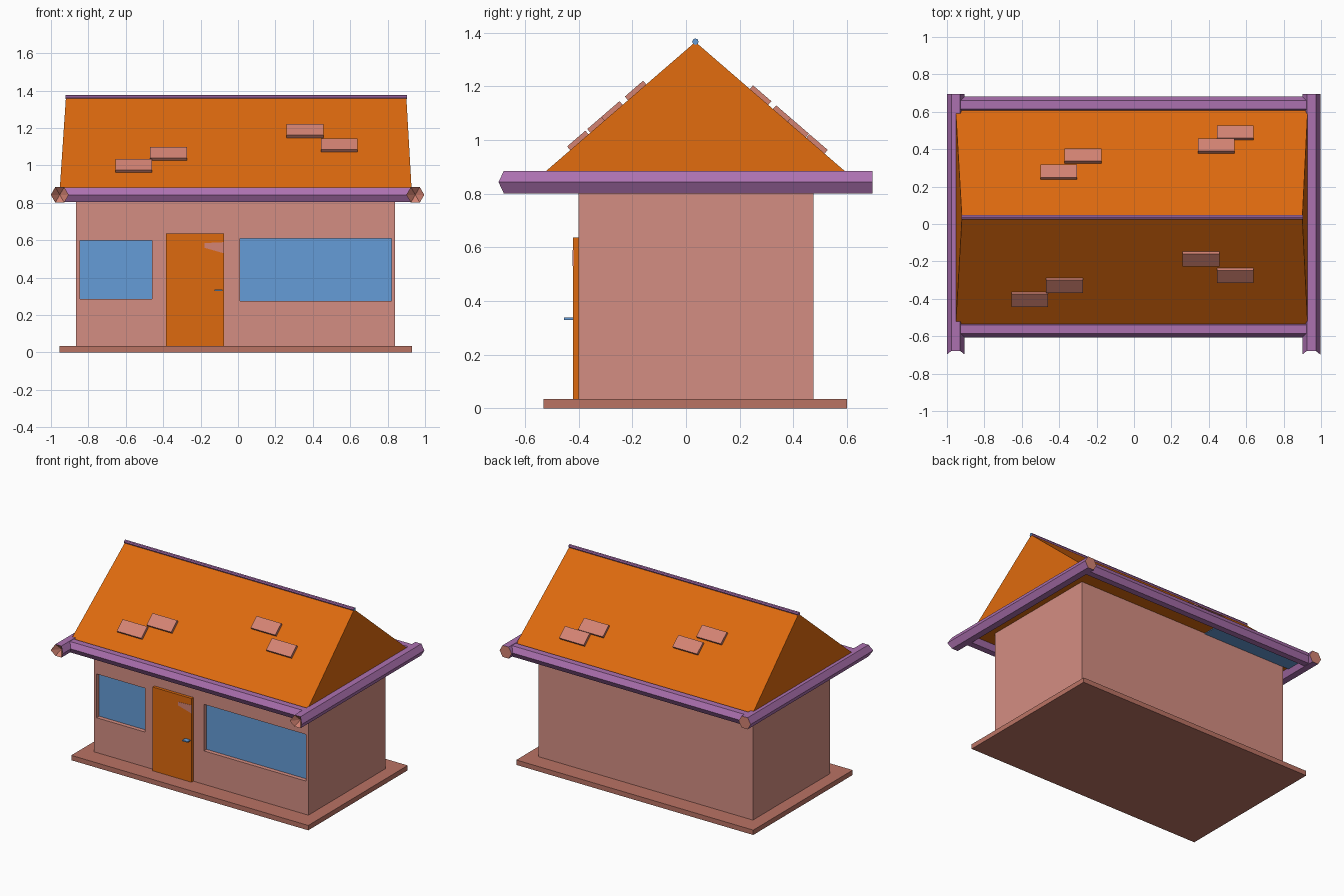
import bpy, bmesh, math
from mathutils import Vector, Matrix

if "Cube" in bpy.data.objects:
    bpy.data.objects.remove(bpy.data.objects["Cube"])


def material(name, r, g, b):
    m = bpy.data.materials.new(name)
    m.diffuse_color = [(c / 255 / 12.92 if c < 10 else ((c / 255 + 0.055) / 1.055) ** 2.4)
                       for c in (r, g, b)] + [1.0]
    m.use_nodes = True
    m.node_tree.nodes["Principled BSDF"].inputs["Base Color"].default_value = m.diffuse_color
    return m


WALL = material("wall pink", 212, 141, 130)
ORANGE = material("roof orange", 222, 106, 14)
PURPLE = material("gutter purple", 172, 113, 176)
BLUE = material("window blue", 101, 156, 215)
TILE = material("tile pink", 211, 131, 115)
BASE = material("base clay", 186, 115, 100)


def finish(name, bm, *mats):
    bmesh.ops.recalc_face_normals(bm, faces=bm.faces)
    me = bpy.data.meshes.new(name)
    bm.to_mesh(me)
    bm.free()
    for m in mats:
        me.materials.append(m)
    ob = bpy.data.objects.new(name, me)
    bpy.context.collection.objects.link(ob)
    return ob


def box_mesh(x, y, z):
    bm = bmesh.new()
    size = Matrix.Diagonal((x[1] - x[0], y[1] - y[0], z[1] - z[0], 1))
    mid = Vector((sum(x) / 2, sum(y) / 2, sum(z) / 2))
    bmesh.ops.create_cube(bm, size=1, matrix=Matrix.Translation(mid) @ size)
    return bm


def box(name, x, y, z, mat):
    return finish(name, box_mesh(x, y, z), mat)


# Base slab
box("base_slab", (-0.955, 0.93), (-0.53, 0.60), (0, 0.035), BASE)

# Walls with recessed windows cut into the front face
windows = [((-0.845, -0.46), (0.285, 0.60)), ((0.01, 0.82), (0.275, 0.61))]
bm = box_mesh((-0.865, 0.84), (-0.40, 0.475), (0.035, 0.842))
for wx, wz in windows:
    for axis, values in ((0, wx), (2, wz)):
        for v in values:
            co, no = Vector(), Vector()
            co[axis], no[axis] = v, 1
            front = [f for f in bm.faces if f.normal.y < -0.9]
            geom = front + list({e for f in front for e in f.edges}) \
                + list({p for f in front for p in f.verts})
            bmesh.ops.bisect_plane(bm, geom=geom, plane_co=co, plane_no=no, dist=1e-5)
            bm.normal_update()
for wx, wz in windows:
    panes = []
    for f in bm.faces:
        c = f.calc_center_median()
        if f.normal.y < -0.9 and wx[0] < c.x < wx[1] and wz[0] < c.z < wz[1]:
            panes.append(f)
    new = bmesh.ops.extrude_face_region(bm, geom=panes)["geom"]
    bmesh.ops.translate(bm, vec=(0, 0.03, 0),
                        verts=[g for g in new if isinstance(g, bmesh.types.BMVert)])
    old = [f for f in panes if f.is_valid]
    if old:
        bmesh.ops.delete(bm, geom=old, context='FACES_ONLY')
    for f in new:
        if isinstance(f, bmesh.types.BMFace):
            f.material_index = 1
    bm.normal_update()
finish("walls", bm, WALL, BLUE)

# Door, its worn patch and handle
box("door", (-0.385, -0.075), (-0.421, -0.399), (0.035, 0.637), ORANGE)
box("door_handle", (-0.125, -0.083), (-0.455, -0.42), (0.33, 0.338), BLUE)
bm = bmesh.new()
bm.faces.new([bm.verts.new(p) for p in ((-0.18, -0.4225, 0.56), (-0.074, -0.4225, 0.53),
                                        (-0.074, -0.4225, 0.59), (-0.18, -0.4225, 0.585))])
edge = bmesh.ops.extrude_face_region(bm, geom=bm.faces[:])["geom"]
bmesh.ops.translate(bm, vec=(0, 0.005, 0),
                    verts=[g for g in edge if isinstance(g, bmesh.types.BMVert)])
finish("door_patch", bm, TILE)

# Gable roof with slightly leaning ends
MID, TOP, EAVE, HALF = 0.035, 1.365, 0.842, 0.605
bm = bmesh.new()
ends = [[bm.verts.new(p) for p in ((xb, MID - HALF, EAVE), (xb, MID + HALF, EAVE), (xt, MID, TOP))]
        for xb, xt in ((-0.955, -0.92), (0.93, 0.90))]
for e in ends:
    bm.faces.new(e)
for i in range(3):
    j = (i + 1) % 3
    bm.faces.new((ends[0][i], ends[0][j], ends[1][j], ends[1][i]))
finish("roof", bm, ORANGE)
box("soffit_panel", (-0.93, -0.2), (0.475, 0.62), (0.836, 0.841), BLUE)


def tube(name, start, end, radius, sides, caps, hollow=0.0):
    """Straight prism; its start cap can be sunk inwards with a ragged rim."""
    start, end = Vector(start), Vector(end)
    d = (end - start).normalized()
    side = Vector((0, 0, 1)).cross(d)
    bm = bmesh.new()
    rings = []
    for p, sunk in ((start, hollow), (end, 0)):
        ring = []
        for i in range(sides):
            a = 2 * math.pi * i / sides
            off = (side * math.cos(a) + Vector((0, 0, 1)) * math.sin(a)) * radius
            ragged = d * (sunk * 0.35 if i % 3 else 0)
            ring.append(bm.verts.new(p + off + ragged))
        rings.append(ring)
    for k, (ring, p) in enumerate(zip(rings, (start + d * hollow, end))):
        centre = bm.verts.new(p)
        for i in range(sides):
            f = bm.faces.new((centre, ring[i], ring[(i + 1) % sides]))
            f.material_index = k + 1
    for i in range(sides):
        j = (i + 1) % sides
        bm.faces.new((rings[0][i], rings[0][j], rings[1][j], rings[1][i]))
    finish(name, bm, PURPLE, *caps)


# Hexagonal gutters around the eaves
for name, x in (("left", -0.953), ("right", 0.948)):
    tube(name + "_gutter", (x, -0.698, 0.843), (x, 0.695, 0.843), 0.048, 6, (TILE, TILE), 0.055)
for name, y in (("front", -0.562), ("back", 0.637)):
    tube(name + "_gutter", (-0.95, y, 0.843), (0.94, y, 0.843), 0.045, 6, (TILE, TILE))

# Ridge pole
tube("ridge_pole", (-0.923, MID, 1.366), (0.903, MID, 1.366), 0.012, 8, (PURPLE, BLUE))

# Loose roof tiles: centre x, centre y
slope = math.atan2(TOP - EAVE, HALF)
tiles = [(-0.557, -0.397), (-0.372, -0.322), (0.358, -0.182), (0.542, -0.27),
         (-0.402, 0.272), (-0.273, 0.358), (0.44, 0.412), (0.542, 0.482)]
for n, (x, y) in enumerate(tiles):
    s = 1 if y < MID else -1
    z = TOP - abs(y - MID) * math.tan(slope)
    ob = box(f"roof_tile_{n + 1}", (-0.098, 0.098), (-0.045, 0.045), (-0.01, 0.018), TILE)
    ob.location = (x, y, z)
    ob.rotation_euler.x = s * slope
